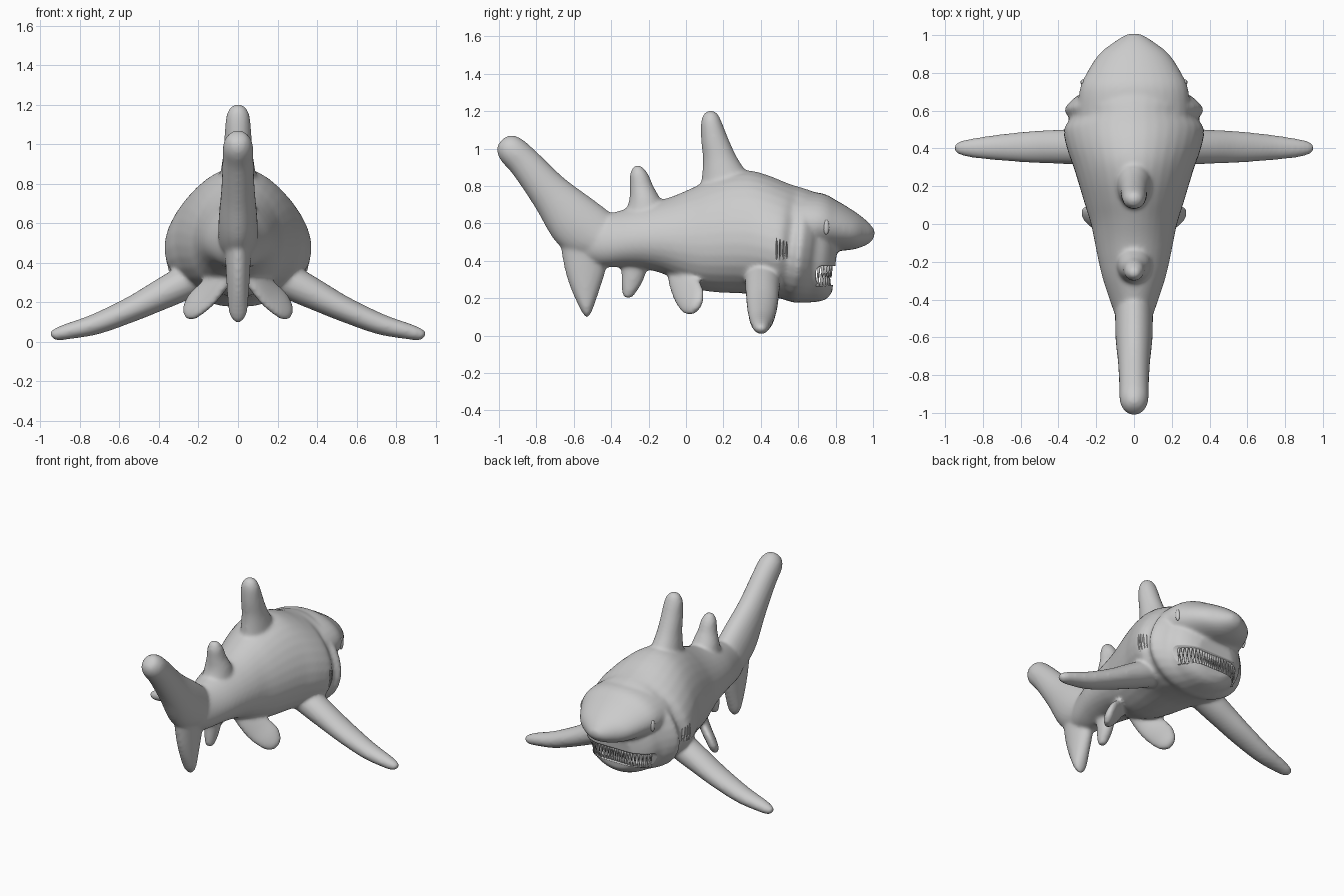
import bpy, bmesh, math
from mathutils import Vector, Matrix
from mathutils.bvhtree import BVHTree

if "Cube" in bpy.data.objects:
    bpy.data.objects.remove(bpy.data.objects["Cube"])

SEG = 32
bm = bmesh.new()


def spline(rows, steps=5):
    """Catmull-Rom interpolation through rows of numbers."""
    rows = [Vector(r) for r in rows]
    out = []
    for i in range(len(rows) - 1):
        p0, p1, p2 = rows[max(i - 1, 0)], rows[i], rows[i + 1]
        p3 = rows[min(i + 2, len(rows) - 1)]
        for k in range(steps):
            t = k / steps
            out.append(p1 + (p2 - p0) * (t / 2) + (2 * p0 - 5 * p1 + 4 * p2 - p3) * (t * t / 2)
                       + (3 * p1 - p0 - 3 * p2 + p3) * (t ** 3 / 2))
    return out + [rows[-1]]


def loft(sections, u, taper=0.0):
    """Skin ellipses (x, y, z, half_u, half_v) into a closed shell."""
    d = Vector(sections[-1][:3]) - Vector(sections[0][:3])
    u = Vector(u).normalized()
    v = u.cross(d).normalized()
    rings = []
    for s in spline(sections):
        c, a, b = Vector(s[:3]), max(s[3], .003), max(s[4], .003)
        ring = []
        for i in range(SEG):
            t = 2 * math.pi * i / SEG
            ring.append(bm.verts.new(c + u * a * math.cos(t) * (1 - taper * math.sin(t)) + v * b * math.sin(t)))
        rings.append(ring)
    for r, q in zip(rings, rings[1:]):
        for i in range(SEG):
            j = (i + 1) % SEG
            bm.faces.new((r[i], r[j], q[j], q[i]))
    bm.faces.new(rings[0][::-1])
    bm.faces.new(rings[-1])


def trunk(rows, taper):
    """Rows of (y, top z, bottom z, half width)."""
    loft([(0, y, (t + b) / 2, w, (t - b) / 2) for y, t, b, w in rows], (1, 0, 0), taper)


def fin(rows):
    """Upright fin on the centre line: rows of (z, rear y, front y, half thickness)."""
    loft([(0, (a + b) / 2, z, (b - a) / 2, t) for z, a, b, t in rows], (0, 1, 0))


def obj_from(name, b):
    bmesh.ops.recalc_face_normals(b, faces=b.faces)
    me = bpy.data.meshes.new(name)
    b.to_mesh(me)
    b.free()
    ob = bpy.data.objects.new(name, me)
    bpy.context.collection.objects.link(ob)
    me.shade_smooth()
    return ob


# Trunk with gill folds, and blunt jaw
trunk([(-.58, .64, .42, .06), (-.45, .65, .37, .11), (-.3, .69, .365, .16), (-.2, .715, .355, .185),
       (-.1, .745, .33, .205), (0, .79, .285, .225), (.1, .84, .245, .255), (.2, .875, .23, .285),
       (.3, .885, .225, .315), (.4, .86, .22, .35), (.5, .82, .205, .37), (.56, .8, .19, .34),
       (.61, .785, .175, .365), (.66, .765, .175, .325), (.69, .74, .175, .285), (.74, .68, .18, .25),
       (.775, .6, .195, .2), (.797, .5, .23, .14)], .14)
# Snout
trunk([(.5, .77, .4, .3), (.7, .765, .44, .29), (.8, .72, .45, .25), (.9, .66, .46, .185),
       (.96, .615, .48, .11), (.99, .585, .5, .065), (1.008, .565, .525, .03)], .05)
# Dorsal fins, lower fin and tail lobes
fin([(.75, .07, .4, .1), (.85, .085, .34, .09), (.95, .09, .275, .075), (1.05, .08, .228, .068),
     (1.14, .08, .192, .06), (1.185, .095, .17, .04), (1.203, .12, .145, .015)])
fin([(.62, -.34, -.08, .1), (.72, -.305, -.13, .085), (.8, -.3, -.175, .06), (.86, -.3, -.2, .05),
     (.9, -.285, -.23, .03), (.912, -.268, -.25, .015)])
fin([(.45, -.37, -.18, .06), (.35, -.347, -.21, .05), (.28, -.345, -.235, .042), (.22, -.34, -.275, .03),
     (.2, -.325, -.295, .015)])
fin([(.55, -.68, -.4, .07), (.37, -.652, -.425, .062), (.25, -.615, -.46, .055), (.15, -.57, -.495, .046),
     (.115, -.55, -.51, .03), (.098, -.537, -.523, .012)])
loft([(0, -.4, .49, .1, .1), (0, -.5, .54, .15, .1), (0, -.6, .62, .15, .098), (0, -.73, .765, .11, .085),
      (0, -.86, .92, .088, .078), (0, -.935, .995, .08, .075), (0, -.973, 1.033, .055, .05),
      (0, -.985, 1.045, .02, .02)], (0, .7, .7))
# Paired pectoral and pelvic fins
for s in (1, -1):
    loft([(.15 * s, .41, .36, .1, .09), (.3 * s, .41, .285, .095, .085), (.4 * s, .409, .235, .09, .077),
          (.54 * s, .408, .165, .084, .064), (.72 * s, .405, .09, .068, .053), (.86 * s, .402, .053, .05, .041),
          (.925 * s, .402, .036, .034, .03), (.948 * s, .402, .031, .015, .014)], (0, 1, 0))
    loft([(.04 * s, -.06, .36, .05, .04), (.1 * s, -.03, .3, .075, .035), (.16 * s, .005, .24, .09, .034),
          (.215 * s, .03, .19, .085, .032), (.25 * s, .045, .15, .06, .028), (.266 * s, .05, .13, .025, .015)],
         (.3 * s, .7, .6))

# Fuse everything into one smooth skin
body = obj_from("shark_body", bm)
rm = body.modifiers.new("fuse", 'REMESH')
rm.mode = 'VOXEL'
rm.voxel_size = .011
rm.use_smooth_shade = True
sm = body.modifiers.new("soften", 'SMOOTH')
sm.factor, sm.iterations = .5, 10
dg = bpy.context.evaluated_depsgraph_get()
body.data = bpy.data.meshes.new_from_object(body.evaluated_get(dg))
body.modifiers.clear()
skin = BVHTree.FromPolygons([v.co for v in body.data.vertices], [tuple(p.vertices) for p in body.data.polygons])


def surface(origin, direction):
    return skin.ray_cast(Vector(origin), Vector(direction).normalized())[0]


def blob(b, loc, size, seg=16):
    bmesh.ops.create_uvsphere(b, u_segments=seg, v_segments=seg // 2, radius=1,
                              matrix=Matrix.Translation(loc) @ Matrix.Diagonal((*size, 1)))


# Mouth slot and gill slit cutters
cut = bmesh.new()
bmesh.ops.create_cube(cut, size=1, matrix=Matrix.Translation((0, .79, .322)) @ Matrix.Diagonal((.8, .19, .1, 1)))
bmesh.ops.bevel(cut, geom=cut.edges[:], offset=.03, segments=4, affect='EDGES', profile=.5)
for s in (1, -1):
    for k in range(4):
        y = .485 + .018 * k
        p = surface((s, y, .45), (-s, 0, 0))
        if p:
            blob(cut, p, (.016, .004, .075 - .008 * k))
cutter = obj_from("mouth_and_gill_cutter", cut)
cutter.hide_render = True
cutter.hide_set(True)
bo = body.modifiers.new("mouth", 'BOOLEAN')
bo.operation, bo.object, bo.solver = 'DIFFERENCE', cutter, 'EXACT'

# Teeth in two rows following the jaw line
tb = bmesh.new()
N = 25
for k in range(N):
    a = math.radians(-70 + 140 * k / (N - 1))
    d = Vector((math.sin(a), math.cos(a), 0))
    p = surface(Vector((0, .6, .322)) + d, -d)
    if not p or p.y < .7:
        continue
    for up in (1, -1):
        q = p - d * (.018 if up > 0 else .03)
        q.z = .322 + up * .024
        m = Matrix.Translation(q) @ Matrix.Rotation(-a, 4, 'Z') @ Matrix.Diagonal((1, .7, up, 1))
        bmesh.ops.create_cone(tb, cap_ends=True, segments=8, radius1=.003, radius2=.012, depth=.072, matrix=m)
obj_from("teeth", tb)

# Eyes: upright oval balls with a lid ring
eb = bmesh.new()
for s in (1, -1):
    p = surface((s, .75, .58), (-s, 0, 0))
    blob(eb, p - Vector((s * .004, 0, 0)), (.014, .016, .04))
obj_from("eyes", eb)
